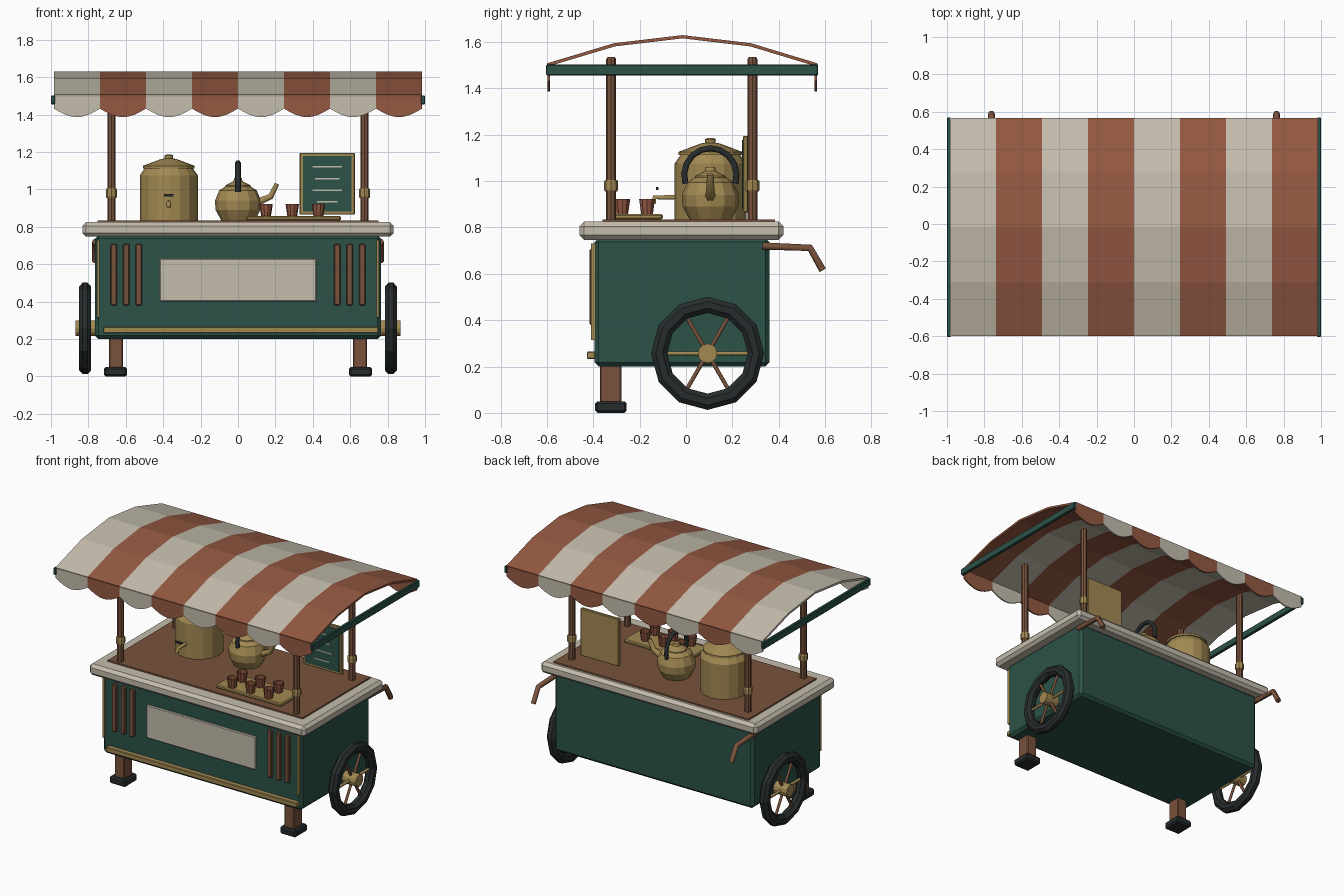
import bpy, bmesh, math
from math import sin, cos, pi
from mathutils import Vector

if "Cube" in bpy.data.objects:
    bpy.data.objects.remove(bpy.data.objects["Cube"])


def material(name, rgb):
    m = bpy.data.materials.new(name)
    m.diffuse_color = (*rgb, 1)
    m.use_nodes = True
    m.node_tree.nodes["Principled BSDF"].inputs["Base Color"].default_value = m.diffuse_color
    return m


GREEN = material("green_paint", (0.025, 0.085, 0.065))
CREAM = material("cream", (0.56, 0.51, 0.42))
RUST = material("rust_cloth", (0.30, 0.10, 0.055))
WOOD = material("wood", (0.19, 0.085, 0.045))
BRASS = material("brass", (0.36, 0.25, 0.085))
DARK = material("dark_rubber", (0.02, 0.025, 0.026))


def finish(name, bm, *mats):
    bmesh.ops.recalc_face_normals(bm, faces=bm.faces)
    me = bpy.data.meshes.new(name)
    bm.to_mesh(me)
    bm.free()
    for m in mats:
        me.materials.append(m)
    ob = bpy.data.objects.new(name, me)
    bpy.context.collection.objects.link(ob)
    return ob


def box(name, x, y, z, mat, bevel=0.0):
    """Box from (min, max) ranges on each axis."""
    bm = bmesh.new()
    bmesh.ops.create_cube(bm, size=1)
    for v in bm.verts:
        v.co = [r[0] + (c + 0.5) * (r[1] - r[0]) for c, r in zip(v.co, (x, y, z))]
    ob = finish(name, bm, mat)
    if bevel:
        mod = ob.modifiers.new("bevel", "BEVEL")
        mod.width, mod.segments = bevel, 1
    return ob


def lathe(name, profile, loc, mat, sides=16, axis="Z"):
    """Turn (radius, height) points around an axis; ends are capped."""
    bm = bmesh.new()
    rings = [[bm.verts.new((r * cos(2 * pi * i / sides), r * sin(2 * pi * i / sides), h))
              for i in range(sides)] for r, h in profile]
    for a, b in zip(rings, rings[1:]):
        for i in range(sides):
            j = (i + 1) % sides
            bm.faces.new((a[i], a[j], b[j], b[i]))
    bm.faces.new(rings[0])
    bm.faces.new(rings[-1])
    ob = finish(name, bm, mat)
    ob.location = loc
    if axis == "X":
        ob.rotation_euler = (0, pi / 2, 0)
    if axis == "Y":
        ob.rotation_euler = (pi / 2, 0, 0)
    return ob


def tube(name, points, radius, mat, res=1, taper=None):
    cu = bpy.data.curves.new(name, "CURVE")
    cu.dimensions = "3D"
    cu.bevel_depth, cu.bevel_resolution, cu.use_fill_caps = radius, res, True
    sp = cu.splines.new("POLY")
    sp.points.add(len(points) - 1)
    for i, (p, c) in enumerate(zip(sp.points, points)):
        p.co = (*c, 1)
        p.radius = taper[i] if taper else 1
    cu.materials.append(mat)
    ob = bpy.data.objects.new(name, cu)
    bpy.context.collection.objects.link(ob)
    return ob


# Cabinet and counter
box("cabinet", (-0.765, 0.765), (-0.395, 0.36), (0.2, 0.755), GREEN, 0.018)
box("counter", (-0.832, 0.832), (-0.46, 0.42), (0.747, 0.825), CREAM, 0.02)
box("counter_inlay", (-0.75, 0.75), (-0.36, 0.385), (0.815, 0.835), WOOD)
box("front_panel", (-0.42, 0.42), (-0.408, -0.38), (0.4, 0.63), CREAM, 0.005)
box("bottom_trim", (-0.72, 0.75), (-0.428, -0.39), (0.232, 0.265), BRASS, 0.004)

for s, side in ((-1, "left"), (1, "right")):
    def span(c, w):
        return (s * c - w / 2, s * c + w / 2)

    # Cabinet trim, legs and handles
    for i, x in enumerate((0.53, 0.597, 0.664)):
        box(f"{side}_slat_{i}", span(x, 0.034), (-0.416, -0.385), (0.38, 0.708), WOOD, 0.005)
    box(f"{side}_corner_trim", span(0.748, 0.014), (-0.41, -0.39), (0.315, 0.73), BRASS)
    box(f"{side}_leg", span(0.653, 0.076), (-0.372, -0.278), (0.04, 0.22), WOOD, 0.006)
    box(f"{side}_foot", span(0.655, 0.124), (-0.392, -0.256), (0, 0.05), DARK, 0.01)
    tube(f"{side}_handle", [(s * 0.762, 0.33, 0.72), (s * 0.762, 0.535, 0.712),
                            (s * 0.762, 0.59, 0.615)], 0.018, WOOD)

    # Wheel: tyre, hub and spokes
    cx, cy, cz, n = s * 0.817, 0.093, 0.257, 12
    bm = bmesh.new()
    rings = [[bm.verts.new((cx + 0.035 * cos(pi / 4 * k + pi / 8),
                            cy + (0.209 + 0.038 * sin(pi / 4 * k + pi / 8)) * cos(2 * pi * i / n),
                            cz + (0.209 + 0.038 * sin(pi / 4 * k + pi / 8)) * sin(2 * pi * i / n)))
              for k in range(8)] for i in range(n)]
    for i in range(n):
        a, b = rings[i], rings[(i + 1) % n]
        for k in range(8):
            bm.faces.new((a[k], a[(k + 1) % 8], b[(k + 1) % 8], b[k]))
    finish(f"{side}_tyre", bm, DARK)
    lathe(f"{side}_hub", [(0.042, -0.052), (0.042, 0.052)], (cx, cy, cz), BRASS, 12, "X")
    for i in range(6):
        d = Vector((0, cos(pi / 3 * i), sin(pi / 3 * i)))
        c = Vector((cx, cy, cz))
        tube(f"{side}_spoke_{i}", [c + d * 0.03, c + d * 0.185], 0.01, WOOD if i % 3 else BRASS)

    # Canopy posts with collars, and the side rail
    for y, end in ((-0.323, "front"), (0.287, "back")):
        lathe(f"{end}_{side}_post", [(0.022, 0.825), (0.022, 1.525), (0.016, 1.535)],
              (s * 0.677, y, 0), WOOD, 8)
        lathe(f"{end}_{side}_collar", [(0.026, 0.955), (0.03, 0.962), (0.03, 0.998), (0.026, 1.005)],
              (s * 0.677, y, 0), BRASS, 8)
    box(f"{side}_canopy_rail", span(0.989, 0.022), (-0.603, 0.57), (1.455, 1.503), GREEN, 0.004)

# Striped canopy: arched strips with a scalloped valance front and back
arch = [(-0.6, 1.508), (-0.31, 1.595), (-0.015, 1.63), (0.28, 1.595), (0.568, 1.508)]
W, N = 1.968, 8
bm = bmesh.new()
grid = [[bm.verts.new((-W / 2 + W * i / N, y, z)) for y, z in arch] for i in range(N + 1)]
for i in range(N):
    for j in range(len(arch) - 1):
        f = bm.faces.new((grid[i][j], grid[i + 1][j], grid[i + 1][j + 1], grid[i][j + 1]))
        f.material_index = i % 2
roof = finish("canopy_cloth", bm, CREAM, RUST)
mod = roof.modifiers.new("thickness", "SOLIDIFY")
mod.thickness, mod.offset = 0.014, -1

for end, y in (("front", -0.597), ("back", 0.565)):
    bm = bmesh.new()
    for i in range(N):
        w = W / N
        x0 = -W / 2 + w * i
        pts = [(x0, 1.507), (x0 + w, 1.507)]
        pts += [(x0 + w * (1 - k / 8), 1.432 - 0.046 * sin(pi * k / 8)) for k in range(9)]
        f = bm.faces.new([bm.verts.new((x, y, z)) for x, z in pts])
        f.material_index = i % 2
        solid = bmesh.ops.extrude_face_region(bm, geom=[f])["geom"]
        bmesh.ops.translate(bm, vec=(0, 0.01, 0) if y < 0 else (0, -0.01, 0),
                            verts=[g for g in solid if isinstance(g, bmesh.types.BMVert)])
    finish(f"{end}_valance", bm, CREAM, RUST)

# Tea urn with spigot
U = (-0.37, 0.105, 0)
lathe("urn", [(0.155, 0.835), (0.155, 1.075), (0.125, 1.118)], U, BRASS)
lathe("urn_lid", [(0.138, 1.112), (0.138, 1.126), (0.04, 1.163), (0.022, 1.165),
                  (0.024, 1.18), (0.012, 1.187)], U, BRASS)
tube("urn_spigot", [(-0.37, -0.03, 0.93), (-0.37, -0.135, 0.93), (-0.37, -0.14, 0.905)], 0.012, BRASS)
box("spigot_lever", (-0.395, -0.345), (-0.13, -0.118), (0.962, 0.975), DARK)

# Kettle with spout and arched grip
K = (0, 0.105, 0)
lathe("kettle", [(0.09, 0.835), (0.12, 0.89), (0.123, 0.94), (0.1, 0.995), (0.06, 1.02)], K, BRASS, 12)
lathe("kettle_lid", [(0.068, 1.012), (0.066, 1.022), (0.025, 1.043), (0.02, 1.06)], K, BRASS, 12)
tube("kettle_spout", [(0.09, 0.105, 0.925), (0.175, 0.105, 0.962), (0.208, 0.105, 1.03)], 0.02,
     BRASS, 1, (1.2, 0.9, 0.7))
tube("kettle_grip", [(0, 0.105 + 0.113 * cos(a), 1.025 + 0.117 * sin(a))
                     for a in [pi * (k / 10 * 1.2 - 0.1) for k in range(11)]], 0.015, DARK)

# Tray with six cups
box("tray", (0.045, 0.55), (-0.31, -0.1), (0.835, 0.858), BRASS, 0.006)
for i in range(6):
    lathe(f"cup_{i}", [(0.026, 0.856), (0.036, 0.922), (0.031, 0.922), (0.025, 0.88)],
          (0.15 + 0.14 * (i % 3), -0.275 if i < 3 else -0.168, 0), RUST, 10)

# Menu board with chalk strokes
box("menu_frame", (0.33, 0.625), (0.246, 0.268), (0.865, 1.195), BRASS, 0.004)
box("menu_slate", (0.347, 0.608), (0.241, 0.25), (0.882, 1.178), GREEN)
for i, w in enumerate((0.16, 0.13, 0.16, 0.11)):
    z = 1.12 - 0.062 * i
    box(f"chalk_stroke_{i}", (0.477 - w / 2, 0.477 + w / 2), (0.238, 0.243), (z - 0.004, z + 0.004), CREAM)
